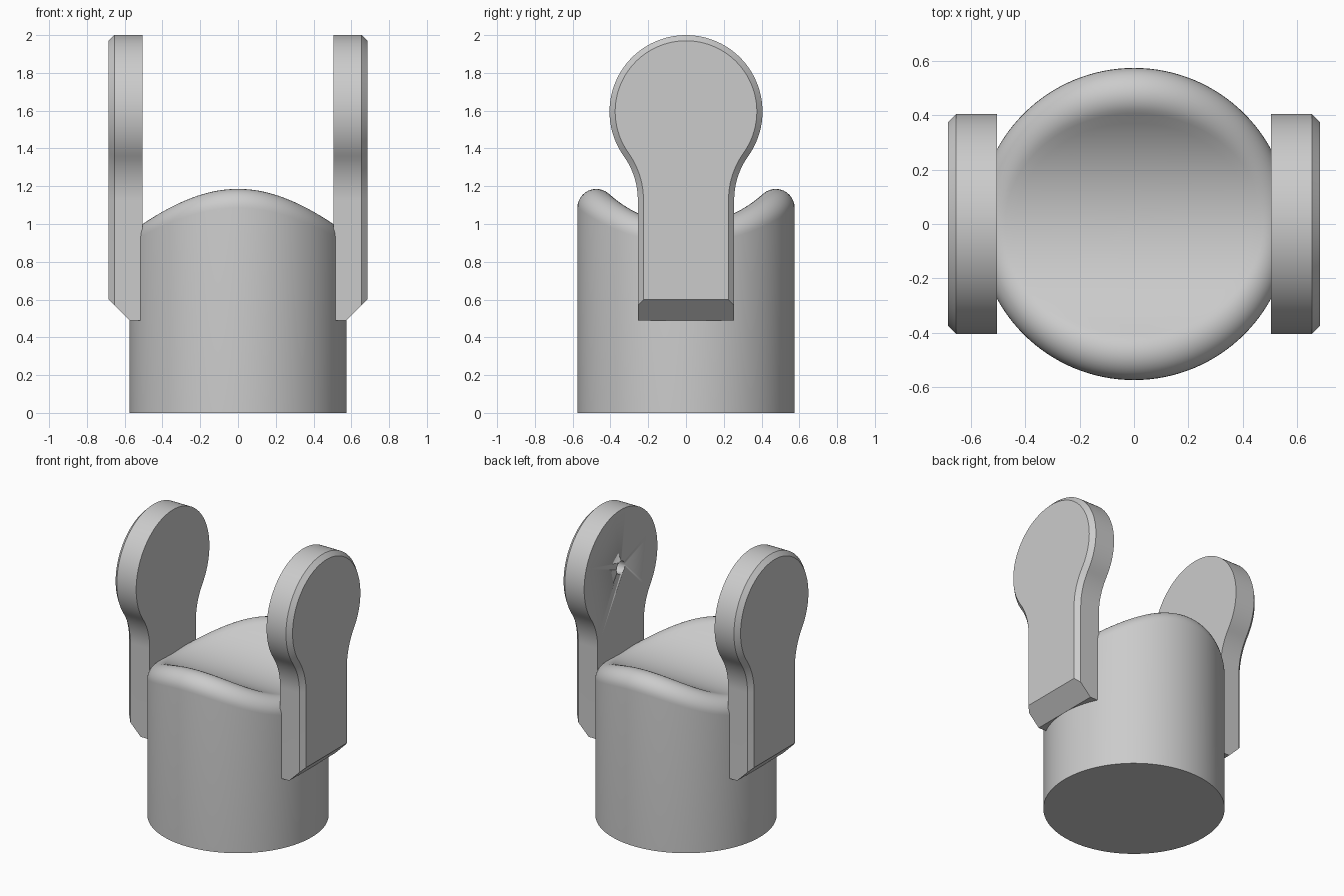
import bpy, bmesh, math
from mathutils import Vector

if "Cube" in bpy.data.objects:
    bpy.data.objects.remove(bpy.data.objects["Cube"], do_unlink=True)

grey = bpy.data.materials.new("light grey")
grey.use_nodes = True
colour = (0.6, 0.6, 0.6, 1)
grey.diffuse_color = colour
grey.node_tree.nodes["Principled BSDF"].inputs["Base Color"].default_value = colour

BODY_R, FILLET = 0.575, 0.1
SADDLE_R, SADDLE_Z = 0.6, 1.6
HEAD_R, HEAD_Z, NECK, NECK_FILLET = 0.405, 1.595, 0.255, 0.4
TAB_IN, TAB_OUT, TAB_BOTTOM, CHAMFER = 0.505, 0.685, 0.49, 0.03


def finish(name, bm, angle=20):
    bmesh.ops.recalc_face_normals(bm, faces=bm.faces)
    mesh = bpy.data.meshes.new(name)
    bm.to_mesh(mesh)
    bm.free()
    mesh.materials.append(grey)
    obj = bpy.data.objects.new(name, mesh)
    bpy.context.collection.objects.link(obj)
    bpy.ops.object.select_all(action="DESELECT")
    obj.select_set(True)
    bpy.context.view_layer.objects.active = obj
    bpy.ops.object.shade_smooth_by_angle(angle=math.radians(angle))
    return obj


def loft(bm, rings):
    # skin quads between successive closed rings of points
    loops = [[bm.verts.new(p) for p in ring] for ring in rings]
    for a, b in zip(loops, loops[1:]):
        for i in range(len(a)):
            j = (i + 1) % len(a)
            bm.faces.new((a[i], a[j], b[j], b[i]))
    return loops


# Round body with a trough across the top and a rolled rim
def body_section(theta, arc_steps=12, top_steps=12):
    out = Vector((math.cos(theta), math.sin(theta), 0))
    centre = out * (BODY_R - FILLET)
    centre.z = SADDLE_Z - math.sqrt((SADDLE_R + FILLET) ** 2 - centre.y ** 2)
    up = Vector((0, -centre.y, SADDLE_Z - centre.z)).normalized()
    points = [out * BODY_R]
    points += [centre + FILLET * out.slerp(up, k / arc_steps) for k in range(arc_steps + 1)]
    edge = points[-1]
    for k in range(1, top_steps):
        s = 1 - k / top_steps
        y = edge.y * s
        points.append(Vector((edge.x * s, y, SADDLE_Z - math.sqrt(SADDLE_R ** 2 - y * y))))
    return points


bm = bmesh.new()
sections = [body_section(math.tau * i / 128) for i in range(128)]
loops = loft(bm, list(zip(*sections)))
bm.faces.new(loops[0])
middle = bm.verts.new((0, 0, SADDLE_Z - SADDLE_R))
for i, v in enumerate(loops[-1]):
    bm.faces.new((v, loops[-1][(i + 1) % 128], middle))
finish("body", bm, 30)


# Paddle outline: straight neck flowing into a round head, shrunk by d
def outline(x, d):
    r, w, f = HEAD_R - d, NECK - d, NECK_FILLET + d
    cy = w + f
    drop = math.sqrt((r + f) ** 2 - cy ** 2)
    lean = math.atan2(drop, cy)
    half = [(w, TAB_BOTTOM)]
    for k in range(13):
        a = math.pi - lean * k / 12
        half.append((cy + f * math.cos(a), HEAD_Z - drop + f * math.sin(a)))
    for k in range(1, 33):
        a = -lean + (math.pi / 2 + lean) * k / 32
        half.append((r * math.cos(a), HEAD_Z + r * math.sin(a)))
    half[-1] = (0, HEAD_Z + r)
    whole = half + [(-y, z) for y, z in reversed(half[:-1])]
    return [Vector((x, y, z)) for y, z in whole]


def tab(name, side):
    bm = bmesh.new()
    loops = loft(bm, [outline(side * TAB_IN, 0),
                      outline(side * (TAB_OUT - CHAMFER), 0),
                      outline(side * TAB_OUT, CHAMFER)])
    bm.faces.new(loops[0])
    bm.faces.new(loops[-1])
    # slanted cut under the outer foot
    bmesh.ops.bisect_plane(bm, geom=bm.verts[:] + bm.edges[:] + bm.faces[:],
                           plane_co=(side * BODY_R, 0, TAB_BOTTOM),
                           plane_no=(side, 0, -1), clear_outer=True)
    bmesh.ops.holes_fill(bm, edges=[e for e in bm.edges if e.is_boundary], sides=0)
    return finish(name, bm)


tab("right_tab", -1)
left_tab = tab("left_tab", 1)

# Blind pin hole in the inner face of the left tab
bm = bmesh.new()
bmesh.ops.create_cone(bm, cap_ends=True, segments=32, radius1=0.045, radius2=0.045, depth=0.2)
cutter = finish("pin_hole_cutter", bm)
cutter.rotation_euler.y = math.pi / 2
cutter.location = (TAB_IN, 0, HEAD_Z)
cutter.hide_render = True
hole = left_tab.modifiers.new("pin hole", "BOOLEAN")
hole.operation = "DIFFERENCE"
hole.solver = "EXACT"
hole.object = cutter
bpy.context.view_layer.objects.active = left_tab
bpy.ops.object.modifier_apply(modifier=hole.name)
bpy.data.objects.remove(cutter, do_unlink=True)
